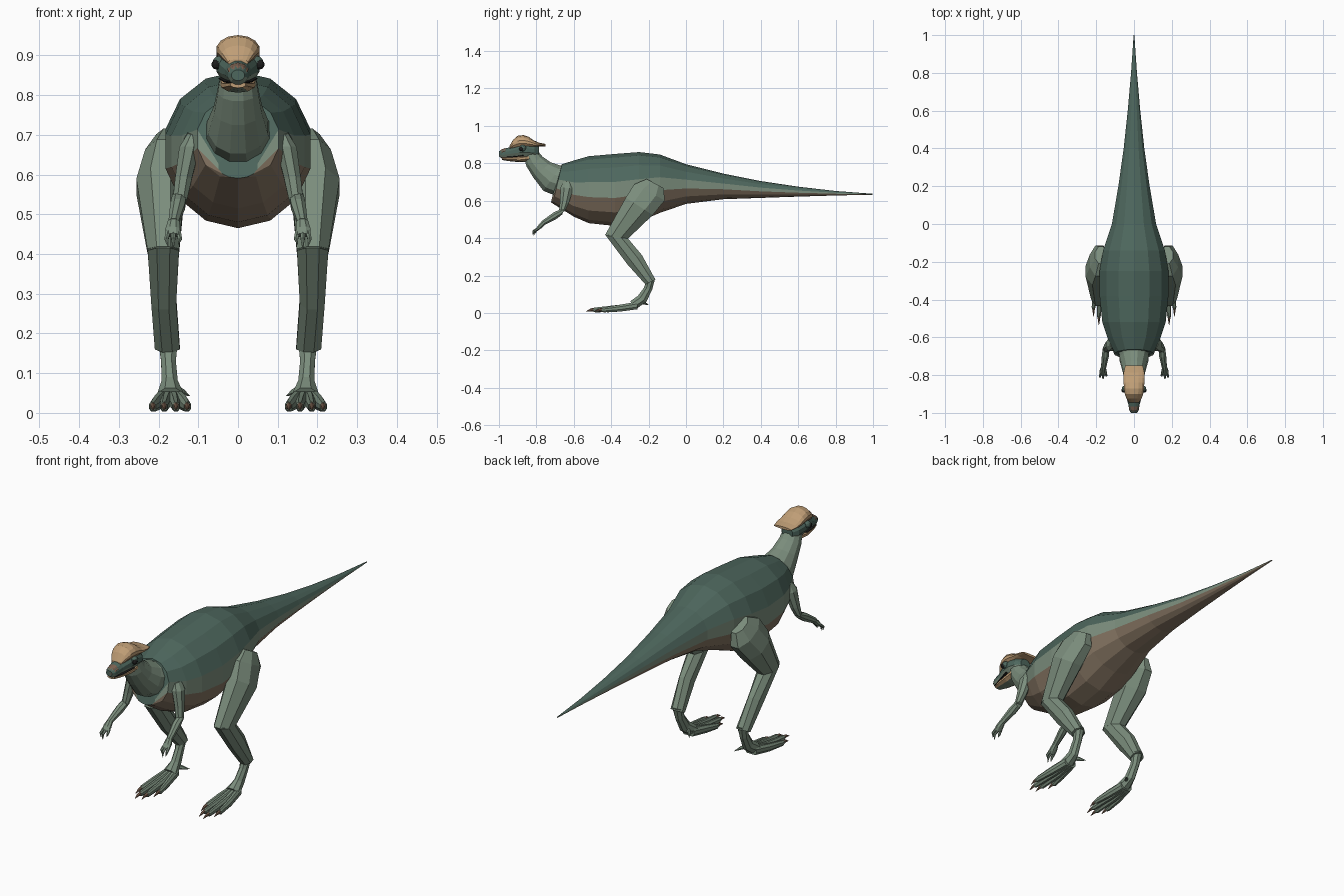
import bpy, bmesh
from math import sin, cos, radians, pi
from mathutils import Vector


def mat(name, r, g, b):
    m = bpy.data.materials.new(name)
    m.diffuse_color = (r, g, b, 1)
    return m


DARK = mat("dark_green", .075, .135, .11)
LIGHT = mat("light_green", .20, .27, .205)
BELLY = mat("belly_brown", .24, .18, .125)
TAN = mat("tan_horn", .52, .34, .18)
NOSE = mat("nose_brown", .20, .12, .08)
BLACK = mat("black", .012, .012, .012)


def loft(name, rings, sides, mats, pick=None, s=1):
    """Rings are (x, y, z, radius_x, radius_d, tilt): d lies in the yz plane at tilt degrees."""
    bm = bmesh.new()
    loops = []
    for x, y, z, rx, rd, t in rings:
        c, d = Vector((x, y, z)), Vector((0, cos(radians(t)), sin(radians(t))))
        loop = []
        for i in range(sides):
            a = 2 * pi * (i + .5) / sides
            p = c + Vector((rx * cos(a), 0, 0)) + d * rd * sin(a)
            loop.append(bm.verts.new((p.x * s, p.y, p.z)))
        loops.append(loop)
    for k in range(len(loops) - 1):
        A, B = loops[k], loops[k + 1]
        for i in range(sides):
            j = (i + 1) % sides
            f = bm.faces.new((A[i], A[j], B[j], B[i]))
            if pick:
                f.material_index = pick(sin(2 * pi * (i + 1) / sides), k)
    bm.faces.new(loops[0])
    bm.faces.new(loops[-1])
    bmesh.ops.recalc_face_normals(bm, faces=bm.faces)
    me = bpy.data.meshes.new(name)
    bm.to_mesh(me)
    bm.free()
    for m in mats:
        me.materials.append(m)
    ob = bpy.data.objects.new(name, me)
    bpy.context.collection.objects.link(ob)
    return ob


def bands(h, k):
    return 0 if h > .4 else (1 if h > -.4 else 2)


# body and tail: y, top, bottom, half width
profile = [(-.60, .815, .515, .145), (-.52, .838, .48, .172), (-.38, .85, .465, .187),
           (-.25, .86, .487, .187), (-.14, .847, .535, .168), (0, .795, .583, .12),
           (.2, .745, .608, .085), (.4, .705, .615, .056), (.6, .675, .622, .034),
           (.8, .652, .628, .016), (1, .637, .632, .002)]
body = [(0, -.715, .62, .05, .03, 77), (0, -.688, .69, .105, .108, 77)]
body += [(0, y, (t + b) / 2, w, (t - b) / 2, 90) for y, t, b, w in profile]
loft("body_and_tail", body, 14, [DARK, LIGHT, BELLY], bands)

# neck
loft("neck", [(0, -.66, .705, .085, .09, 72), (0, -.715, .72, .078, .085, 55),
              (0, -.77, .765, .062, .064, 40), (0, -.81, .81, .053, .052, 30),
              (0, -.83, .85, .046, .042, 25)], 12, [LIGHT])

# head, lower jaw, mouth line and nose
loft("head", [(0, -1, .85, .017, .014, 90), (0, -.985, .85, .026, .024, 90),
              (0, -.94, .858, .034, .03, 90), (0, -.89, .868, .05, .04, 90),
              (0, -.85, .87, .056, .045, 90), (0, -.81, .865, .05, .042, 90),
              (0, -.785, .86, .03, .03, 90)], 12, [DARK, LIGHT],
     lambda h, k: 0 if h > -.3 else 1)
loft("lower_jaw", [(0, -.985, .826, .02, .008, 90), (0, -.95, .825, .032, .013, 90),
                   (0, -.89, .824, .043, .018, 90), (0, -.84, .83, .046, .02, 90),
                   (0, -.81, .838, .04, .018, 90)], 10, [TAN, LIGHT],
     lambda h, k: 0 if h > -.6 else 1)
loft("mouth_line", [(0, -.985, .832, .022, .004, 90), (0, -.94, .833, .036, .004, 90),
                    (0, -.87, .842, .052, .004, 90)], 10, [BLACK])
loft("nose", [(0, -1, .851, .014, .012, 90), (0, -.985, .853, .025, .022, 90),
              (0, -.965, .858, .028, .024, 90)], 10, [NOSE])

# skull dome with rear shelf
loft("skull_dome", [(0, -.945, .882, .026, .008, 90), (0, -.925, .9, .041, .025, 90),
                    (0, -.9, .912, .05, .035, 90), (0, -.87, .915, .055, .036, 90),
                    (0, -.84, .91, .056, .031, 90), (0, -.815, .903, .056, .02, 90),
                    (0, -.785, .9, .056, .01, 90), (0, -.75, .897, .048, .006, 90)], 14, [TAN])

for s, side in ((1, "left"), (-1, "right")):
    # eyes and brows
    for nm, m, r, p in (("brow", DARK, .018, (.047, -.872, .881)), ("eye", BLACK, .0125, (.055, -.88, .877))):
        bpy.ops.mesh.primitive_uv_sphere_add(segments=10, ring_count=6, radius=r,
                                             location=(p[0] * s, p[1], p[2]))
        bpy.context.object.name = f"{side}_{nm}"
        bpy.context.object.data.materials.append(m)

    # thigh, shin and ankle
    loft(side + "_thigh", [(.175, -.165, .692, .033, .055, -28), (.183, -.195, .645, .055, .1, -28),
                           (.195, -.25, .57, .066, .093, -33),
                           (.188, -.373, .405, .043, .066, -10)], 8, [LIGHT], s=s)
    loft(side + "_shin", [(.188, -.373, .41, .043, .065, -8), (.187, -.275, .285, .034, .05, 32),
                          (.178, -.19, .165, .034, .032, 25)], 8, [LIGHT], s=s)
    loft(side + "_ankle", [(.176, -.188, .178, .026, .027, 20), (.175, -.203, .13, .02, .025, -10),
                           (.172, -.235, .075, .022, .03, -35),
                           (.17, -.285, .04, .036, .028, -60)], 8, [LIGHT], s=s)
    # toes fan forward, each with a dark claw
    for i, (dx, end) in enumerate(((-.042, -.47), (-.014, -.525), (.016, -.535), (.044, -.49))):
        x0, x1 = .17 + dx * .4, .17 + dx
        y1 = end + .05
        loft(f"{side}_toe_{i + 1}", [(x0, -.26, .04, .016, .022, 90),
                                     (x0 * .4 + x1 * .6, -.35, .026, .014, .02, 90),
                                     (x1, y1, .016, .011, .014, 90),
                                     (x1, y1 - .012, .016, .008, .01, 90)], 8, [LIGHT], s=s)
        loft(f"{side}_toe_claw_{i + 1}", [(x1, y1, .018, .009, .011, 90),
                                          (x1, y1 - .025, .016, .006, .008, 90),
                                          (x1, end, .008, .001, .001, 90)], 6, [NOSE], s=s)
    loft(side + "_rear_toe", [(.165, -.25, .065, .012, .012, 60), (.145, -.228, .055, .01, .01, 70),
                              (.122, -.2, .043, .001, .001, 90)], 6, [LIGHT], s=s)

    # arm: upper arm, forearm, hand
    loft(side + "_upper_arm", [(.112, -.632, .705, .016, .026, 10), (.122, -.637, .668, .028, .037, -5),
                               (.137, -.65, .59, .023, .026, -8),
                               (.147, -.664, .535, .019, .022, 30)], 8, [LIGHT], s=s)
    loft(side + "_forearm", [(.147, -.655, .545, .019, .021, 70), (.152, -.7, .52, .02, .021, 110),
                             (.162, -.765, .48, .014, .014, 130)], 8, [LIGHT], s=s)
    loft(side + "_hand", [(.162, -.762, .482, .015, .013, 130), (.164, -.78, .462, .02, .013, 145),
                          (.163, -.795, .447, .018, .009, 145)], 8, [LIGHT], s=s)
    for i, (dx, dy) in enumerate(((-.013, .012), (0, 0), (.013, .006))):
        x = .163 + dx
        loft(f"{side}_finger_{i + 1}", [(x, -.785, .456, .007, .008, 140),
                                        (x + dx * .3, -.815 + dy, .438, .006, .006, 150),
                                        (x, -.818 + dy, .412 + dy, .001, .001, 180)],
             6, [LIGHT], s=s)
